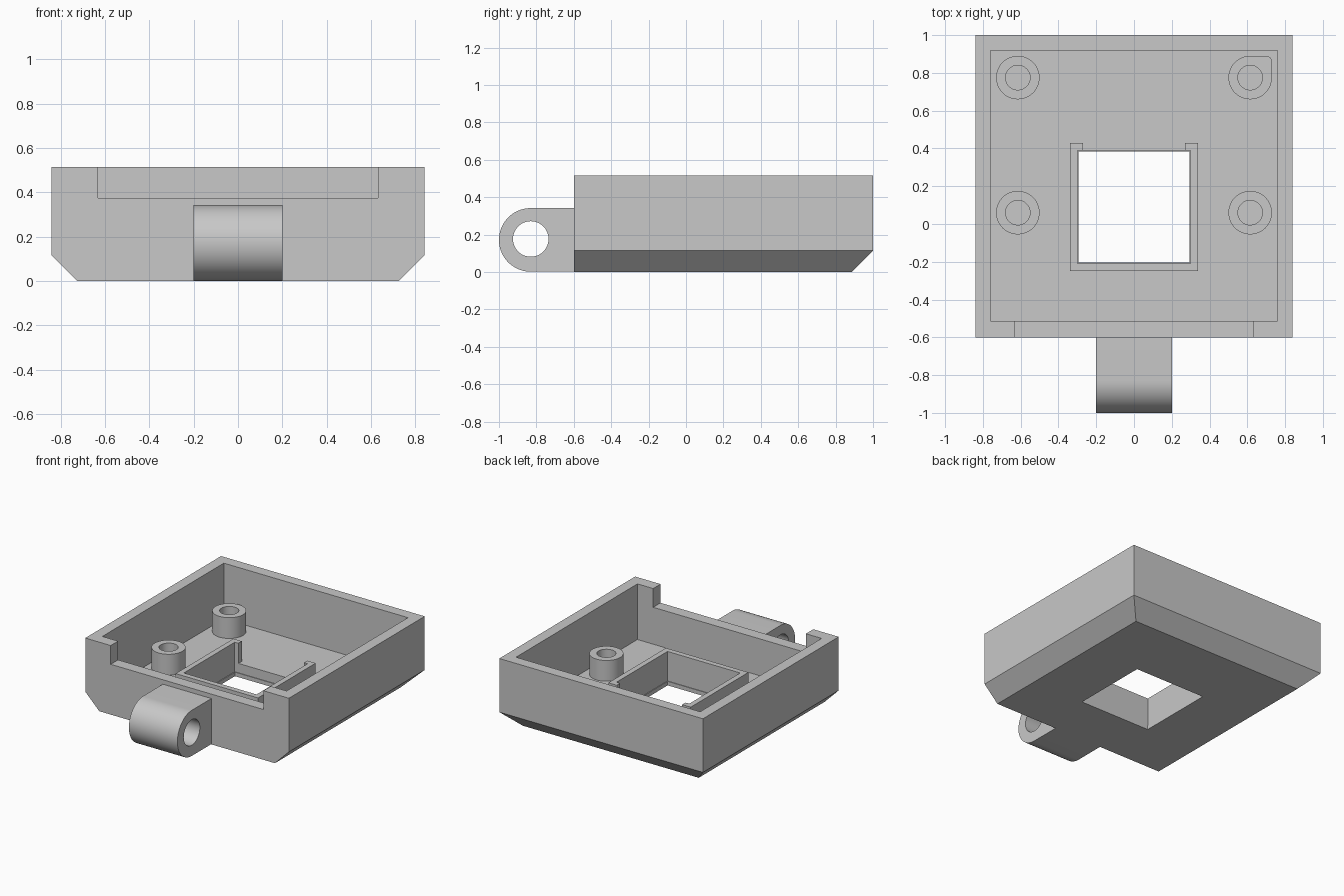
import bpy, bmesh
from math import sin, cos, pi, radians

if "Cube" in bpy.data.objects:
    bpy.data.objects.remove(bpy.data.objects["Cube"], do_unlink=True)

grey = bpy.data.materials.new("plain grey")
grey.use_nodes = True
COLOUR = (0.58, 0.58, 0.58, 1)
grey.diffuse_color = COLOUR
grey.node_tree.nodes["Principled BSDF"].inputs["Base Color"].default_value = COLOUR

FLOOR, TOP, POST_TOP = 0.10, 0.515, 0.25


def loft(name, rings):
    """Closed solid through rings of equal point count."""
    bm = bmesh.new()
    loops = [[bm.verts.new(p) for p in ring] for ring in rings]
    n = len(loops[0])
    for low, high in zip(loops, loops[1:]):
        for i in range(n):
            j = (i + 1) % n
            bm.faces.new((low[i], low[j], high[j], high[i]))
    bm.faces.new(loops[0][::-1])
    bm.faces.new(loops[-1])
    bmesh.ops.recalc_face_normals(bm, faces=bm.faces)
    mesh = bpy.data.meshes.new(name)
    bm.to_mesh(mesh)
    bm.free()
    mesh.materials.append(grey)
    ob = bpy.data.objects.new(name, mesh)
    bpy.context.collection.objects.link(ob)
    return ob


def prism(name, outline, z0, z1):
    return loft(name, [[(x, y, z) for x, y in outline] for z in (z0, z1)])


def side_prism(name, outline, half_width):
    return loft(name, [[(x, y, z) for y, z in outline] for x in (-half_width, half_width)])


def rect(x0, x1, y0, y1):
    return [(x0, y0), (x1, y0), (x1, y1), (x0, y1)]


def arc(cx, cy, r, start, end, steps):
    angles = [radians(start + (end - start) * i / steps) for i in range(steps + 1)]
    return [(cx + r * cos(a), cy + r * sin(a)) for a in angles]


def circle(cx, cy, r):
    return arc(cx, cy, r, 0, 360, 48)[:-1]


def cut(ob, cutter):
    mod = ob.modifiers.new("cut", 'BOOLEAN')
    mod.operation, mod.solver, mod.object = 'DIFFERENCE', 'EXACT', cutter
    activate(ob)
    bpy.ops.object.modifier_apply(modifier=mod.name)
    bpy.data.objects.remove(cutter, do_unlink=True)


def activate(ob):
    bpy.ops.object.select_all(action='DESELECT')
    ob.select_set(True)
    bpy.context.view_layer.objects.active = ob


def smooth(ob):
    activate(ob)
    bpy.ops.object.shade_smooth_by_angle(angle=radians(30))


# Tray: chamfered underneath on the sides and back, upright at the front
c = 0.115
outer = rect(-0.84, 0.84, -0.6, 1)
base = rect(-0.84 + c, 0.84 - c, -0.6, 1 - c)
tray = loft("tray", [[(x, y, z) for x, y in ring]
                     for ring, z in ((base, 0), (outer, c), (outer, TOP))])
cut(tray, prism("cavity", rect(-0.76, 0.76, -0.513, 0.918), FLOOR, 1))
cut(tray, prism("front_notch", rect(-0.63, 0.63, -0.7, -0.45), 0.375, 1))
# Floor opening with a thin lip at the bottom
cut(tray, prism("opening", rect(-0.295, 0.295, -0.205, 0.385), -0.1, 0.3))
cut(tray, prism("opening_recess", rect(-0.30, 0.30, -0.21, 0.39), 0.03, 0.3))

# Frame round the opening, open at the back between two short returns
half = [(0.34, -0.25), (0.34, 0.43), (0.27, 0.43), (0.27, 0.39), (0.30, 0.39), (0.30, -0.21)]
prism("opening_frame", half + [(-x, y) for x, y in half[::-1]], FLOOR, POST_TOP)

# Screw posts; the back left one has a rounded square corner
R = 0.115
for side, sx in (("left", 0.615), ("right", -0.615)):
    for place, y in (("front", 0.06), ("back", 0.775)):
        outline = circle(sx, y, R)
        if (side, place) == ("left", "back"):
            outline = arc(sx, y, R, 90, 360, 36) + arc(sx + R - 0.03, y + R - 0.03, 0.03, 0, 90, 8)
        post = prism(f"{place}_{side}_post", outline, FLOOR - 0.01, POST_TOP + 0.005)
        cut(post, prism("post_hole", circle(sx, y, 0.065), 0, 1))
        smooth(post)

# Hinge lug on the front
r = 0.17
lug = side_prism("hinge_lug", [(-0.595, 0.002)] + [(-0.595, 0.002 + 2 * r)]
                 + arc(-0.83, 0.002 + r, r, 90, 270, 40), 0.20)
cut(lug, side_prism("lug_hole", circle(-0.83, 0.177, 0.095), 0.5))
smooth(lug)
